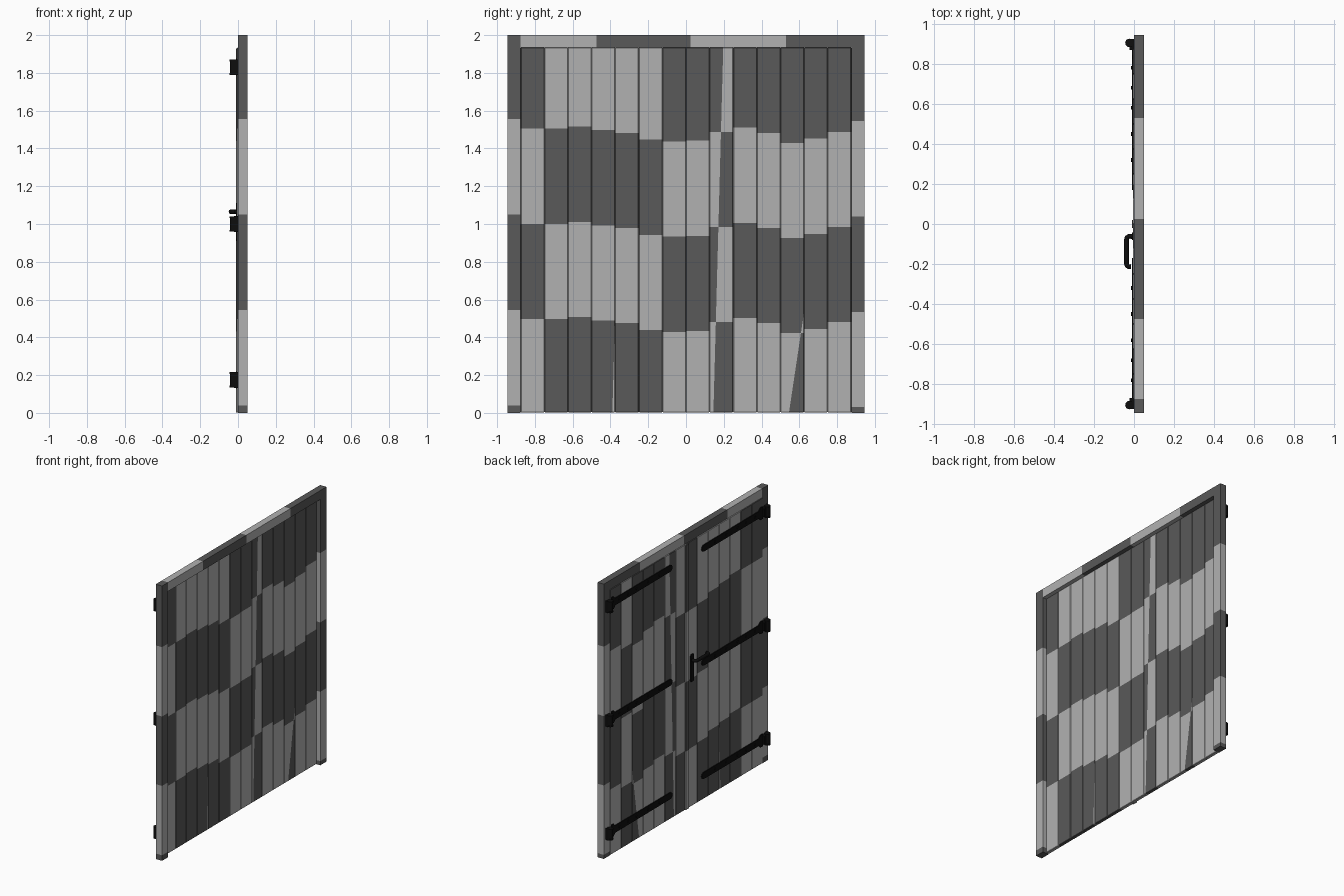
import bpy, bmesh, math
from mathutils import Vector

if "Cube" in bpy.data.objects:
    bpy.data.objects.remove(bpy.data.objects["Cube"])


def material(name, v):
    m = bpy.data.materials.new(name)
    m.diffuse_color = (v, v, v, 1)
    m.use_nodes = True
    m.node_tree.nodes["Principled BSDF"].inputs["Base Color"].default_value = m.diffuse_color
    return m


DARK = material("dark grey wood", 0.10)
LIGHT = material("light grey wood", 0.44)
IRON = material("black iron", 0.004)


def finish(bm, name, mats):
    me = bpy.data.meshes.new(name)
    bm.normal_update()
    bm.to_mesh(me)
    bm.free()
    for m in mats:
        me.materials.append(m)
    ob = bpy.data.objects.new(name, me)
    bpy.context.collection.objects.link(ob)
    return ob


def box_bm(lo, hi, bevel=0.0):
    bm = bmesh.new()
    bmesh.ops.create_cube(bm, size=1)
    for v in bm.verts:
        v.co = Vector([lo[i] + (v.co[i] + 0.5) * (hi[i] - lo[i]) for i in range(3)])
    if bevel:
        bmesh.ops.bevel(bm, geom=bm.edges[:], offset=bevel, segments=1, affect='EDGES')
    return bm


def cut(bm, co, no):
    bmesh.ops.bisect_plane(bm, geom=bm.verts[:] + bm.edges[:] + bm.faces[:],
                           plane_co=co, plane_no=no)


def banded(name, lo, hi, cuts, axis, first_light, bevel=0.0, split=None, flip_back=False):
    """Board with alternating colour bands; split = slanted colour change (y,z)-(y,z)."""
    bm = box_bm(lo, hi, bevel)
    no = [0, 0, 0]
    no[axis] = 1
    for c in cuts:
        co = [0, 0, 0]
        co[axis] = c
        cut(bm, co, no)
    if split:
        (y0, z0), (y1, z1) = split
        sn = Vector((0, z1 - z0, y0 - y1))
        sp = Vector((0, y0, z0))
        cut(bm, sp, sn)
    bm.normal_update()
    for f in bm.faces:
        c = f.calc_center_median()
        k = sum(c[axis] > q for q in cuts) + int(first_light)
        if split and (c - sp).dot(sn) > 0:
            k += 1
        if flip_back and f.normal.x < -0.5:
            k += 1
        f.material_index = k % 2
    return finish(bm, name, (DARK, LIGHT))


# frame posts and lintel
for side, top in ((-1, 1.555), (1, 1.545)):
    a, b = sorted((side * 0.875, side * 0.945))
    banded("frame_post", (0, a, 0), (0.05, b, 2),
           [top - 0.505 * i for i in range(4)], 2, False)
banded("frame_lintel", (0, -0.875, 1.935), (0.05, 0.875, 2),
       [-0.475, 0.025, 0.53], 1, True)

# door planks: height of the top colour change, and whether the bottom band is light
tops = [1.505, 1.505, 1.515, 1.497, 1.483, 1.447, 1.437,
        1.441, 1.488, 1.51, 1.483, 1.43, 1.452, 1.488]
splits = {3: ((-0.39, 0), (-0.37, 0.72)),
          8: ((0.145, 0), (0.197, 1.93)),
          11: ((0.545, 0), (0.62, 0.5))}
for i, t in enumerate(tops):
    y = -0.875 + 0.125 * i
    bottom_light = not 1 <= i <= 5
    banded("door_plank", (-0.004, y, 0.003), (0.022, y + 0.125, 1.935),
           [t - 1.008, t - 0.504, t], 2, bottom_light, 0.003,
           splits.get(i), i in (1, 7, 12))

# strip covering the joint between the two leaves
banded("centre_strip", (-0.011, -0.02, 0.003), (-0.002, 0.02, 1.93),
       [0.43, 0.935, 1.44], 2, True, 0.002)


def cylinder(name, centre, r, depth, axis, n=16):
    bm = bmesh.new()
    bmesh.ops.create_cone(bm, cap_ends=True, segments=n, radius1=r, radius2=r, depth=depth)
    rot = Vector((0, 0, 1)).rotation_difference(Vector(axis)).to_matrix()
    for v in bm.verts:
        v.co = rot @ v.co + Vector(centre)
    for f in bm.faces:
        f.smooth = len(f.verts) == 4
    return finish(bm, name, (IRON,))


def plate(name, outline, x0, x1):
    """Extrude a (y, z) outline along x."""
    bm = bmesh.new()
    f = bm.faces.new([bm.verts.new((x0, y, z)) for y, z in outline])
    r = bmesh.ops.extrude_face_region(bm, geom=[f])
    for v in r["geom"]:
        if isinstance(v, bmesh.types.BMVert):
            v.co.x = x1
    bmesh.ops.recalc_face_normals(bm, faces=bm.faces[:])
    return finish(bm, name, (IRON,))


# strap hinges: tapered strap with round tip, flared base, barrel and rivets
for s in (-1, 1):
    for z in (0.175, 1.0, 1.83):
        half = [(0.87, 0.045), (0.845, 0.045), (0.825, 0.026), (0.2, 0.024)]
        tip = [(0.195 - 0.026 * math.sin(a), 0.024 * math.cos(a))
               for a in (0.4, 0.8, 1.2, math.pi / 2)]
        up = half + tip
        pts = up + [(y, -h) for y, h in reversed(up[:-1])]
        plate("hinge_strap", [(s * y, z + h) for y, h in pts], -0.010, -0.002)
        leaf = [(0.87, -0.03), (0.925, -0.042), (0.925, 0.042), (0.87, 0.03)]
        plate("hinge_leaf", [(s * y, z + h) for y, h in leaf], -0.022, 0.002)
        cylinder("hinge_barrel", (-0.024, s * 0.905, z), 0.018, 0.07, (0, 0, 1))
        for e in (-1, 1):
            cylinder("hinge_cap", (-0.023, s * 0.905, z + e * 0.036), 0.021, 0.010, (0, 0, 1))
        for y in (0.32, 0.45, 0.58, 0.68, 0.78):
            cylinder("hinge_rivet", (-0.010, s * y, z), 0.009, 0.008, (1, 0, 0), 8)

# handle: back plate and bent lever
plate("handle_plate", [(-0.042, 0.92), (-0.042, 1.1), (-0.05, 1.11), (-0.073, 1.11),
                       (-0.08, 1.1), (-0.08, 0.92), (-0.073, 0.91), (-0.05, 0.91)], -0.010, -0.002)
cu = bpy.data.curves.new("handle_lever", 'CURVE')
cu.dimensions = '3D'
cu.bevel_depth = 0.012
cu.bevel_resolution = 2
cu.use_fill_caps = True
sp = cu.splines.new('POLY')
path = [(-0.004, -0.062), (-0.026, -0.062), (-0.035, -0.067), (-0.038, -0.08),
        (-0.038, -0.196), (-0.035, -0.208), (-0.027, -0.213), (-0.016, -0.213)]
sp.points.add(len(path) - 1)
for p, (x, y) in zip(sp.points, path):
    p.co = (x, y, 1.065, 1)
cu.materials.append(IRON)
bpy.context.collection.objects.link(bpy.data.objects.new("handle_lever", cu))
